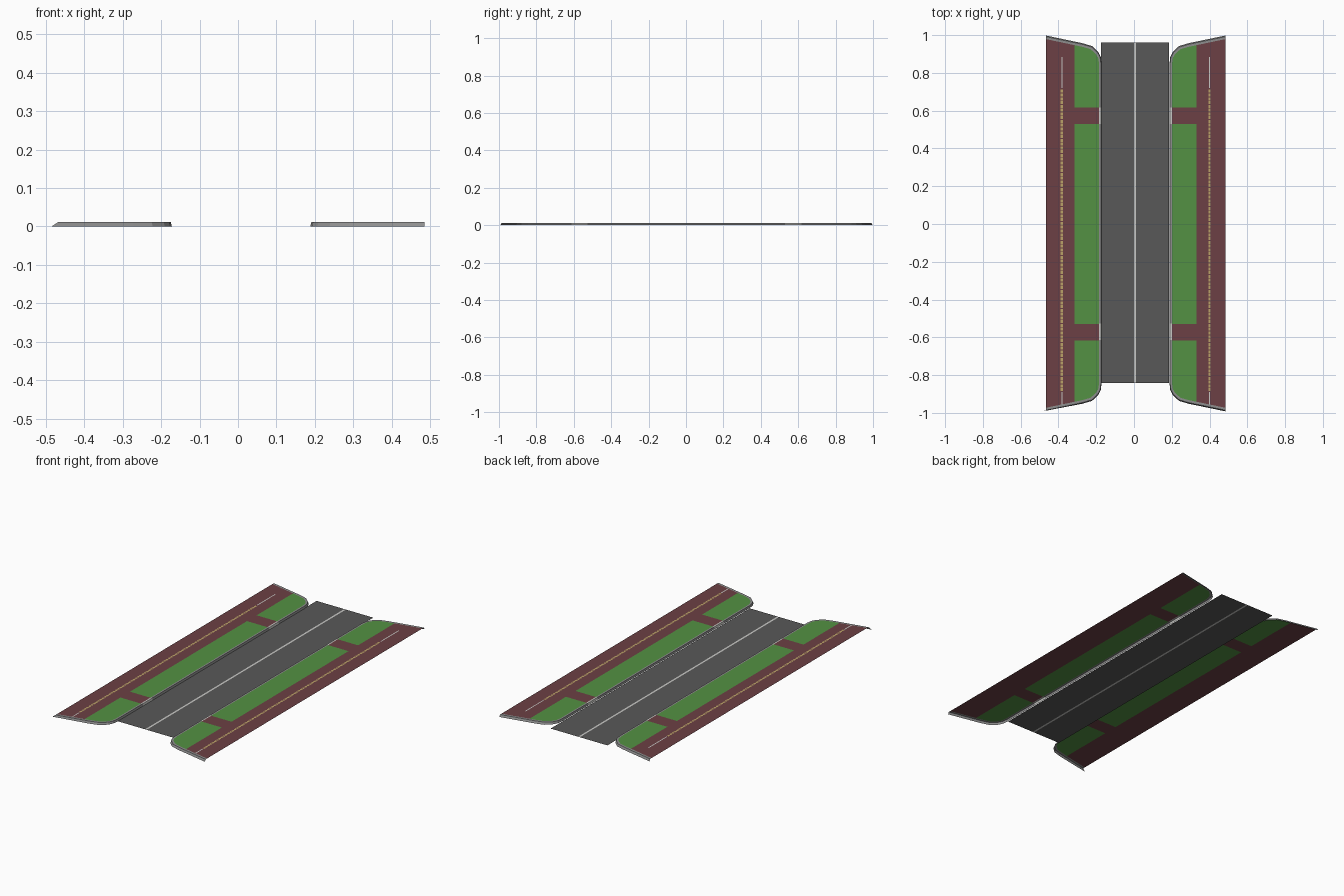
import bpy, bmesh
from mathutils import Vector

if "Cube" in bpy.data.objects:
    bpy.data.objects.remove(bpy.data.objects["Cube"])


def material(name, rgb):
    m = bpy.data.materials.new(name)
    m.diffuse_color = (*rgb, 1)
    m.use_nodes = True
    m.node_tree.nodes["Principled BSDF"].inputs["Base Color"].default_value = m.diffuse_color
    return m


ASPHALT = material("asphalt", (0.098, 0.098, 0.098))
GRASS = material("grass", (0.088, 0.283, 0.056))
PAVING = material("red_paving", (0.15, 0.051, 0.058))
KERB = material("kerb_grey", (0.27, 0.27, 0.27))
TAN = material("tactile_tan", (0.50, 0.36, 0.14))
PALE = material("pale_paint", (0.58, 0.58, 0.56))

TOP = 0.012                      # pavement height
CROSS = (0.53, 0.617)            # paths through the grass


def finish(name, bm, mats):
    """Turn every face upwards and make the object."""
    bm.normal_update()
    for f in bm.faces:
        if f.normal.z < 0:
            f.normal_flip()
    me = bpy.data.meshes.new(name)
    bm.to_mesh(me)
    bm.free()
    for m in mats:
        me.materials.append(m)
    ob = bpy.data.objects.new(name, me)
    bpy.context.collection.objects.link(ob)
    return ob


def rect(bm, x0, x1, y0, y1, z, mat=0):
    f = bm.faces.new([bm.verts.new(p) for p in
                      ((x0, y0, z), (x1, y0, z), (x1, y1, z), (x0, y1, z))])
    f.material_index = mat


def outline(inner, outer):
    """Road-side edge of one pavement, back to front, for the +x side."""
    back = [(outer, 0.998), (inner + 0.10, 0.957), (inner + 0.05, 0.942),
            (inner + 0.018, 0.912), (inner + 0.004, 0.885), (inner, 0.85),
            (inner, CROSS[1]), (inner, CROSS[0])]
    pts = back + [(x, -y * 0.994) for x, y in reversed(back)]
    return [Vector(p) for p in pts]


def inset(pts, d_end, d_side):
    """Move the edge inwards; the end kerbs are wider than the side kerb."""
    out = []
    for i, p in enumerate(pts):
        if i in (0, len(pts) - 1):
            out.append(Vector((p.x, p.y - d_end * (1 if p.y > 0 else -1))))
            continue
        t = (pts[i + 1] - pts[i - 1]).normalized()
        n = Vector((-t.y, t.x))
        d = d_side + (d_end - d_side) * abs(n.y)
        out.append(p + n * d)
    return out


def build_side(name, s, inner, outer, grass_x):
    base = outline(inner, outer)
    lip = inset(base, 0.006, 0.003)
    edge = inset(base, 0.019, 0.013)

    # kerb: sloping face and flat top, pale where the paths cross
    bm = bmesh.new()
    rows = [[bm.verts.new((s * p.x, p.y, z)) for p in row]
            for row, z in ((base, 0), (lip, TOP), (edge, TOP))]
    if s < 0:
        rows[0][-1].co.x = -0.485      # splayed front corner
    for a, b in zip(rows, rows[1:]):
        for i in range(len(a) - 1):
            f = bm.faces.new((a[i], a[i + 1], b[i + 1], b[i]))
            if CROSS[0] - 0.01 < abs(f.calc_center_median().y) < CROSS[1]:
                f.material_index = 1
    finish(name + "_kerb", bm, [KERB, PALE])

    # pavement: one sheet cut along the borders of the lawns
    bm = bmesh.new()
    bm.faces.new([bm.verts.new((s * p.x, p.y, TOP)) for p in edge])
    cuts = [((s * grass_x, 0, 0), (1, 0, 0))]
    cuts += [((0, k * y, 0), (0, 1, 0)) for y in CROSS for k in (-1, 1)]
    for co, no in cuts:
        bmesh.ops.bisect_plane(bm, geom=bm.verts[:] + bm.edges[:] + bm.faces[:],
                               plane_co=co, plane_no=no)
    for f in bm.faces:
        c = f.calc_center_median()
        if abs(c.x) < grass_x and not CROSS[0] < abs(c.y) < CROSS[1]:
            f.material_index = 1
    finish(name + "_pavement", bm, [PAVING, GRASS])

    # tactile strip: a row of small tan tiles with pale end strips
    bm = bmesh.new()
    x = s * (outer - 0.085)
    z = TOP + 0.0006
    step = 0.02
    for i in range(80):
        y = -0.885 + i * step
        rect(bm, x - 0.006, x + 0.006, y, y + 0.016, z)
    for y0, y1 in ((-0.955, -0.89), (0.72, 0.885)):
        rect(bm, x - 0.003, x + 0.003, y0, y1, z, 1)
    finish(name + "_tactile_strip", bm, [TAN, PALE])


# road with the centre line set into it
bm = bmesh.new()
xs = (-0.175, 0.0, 0.011, 0.185)
for i in range(3):
    rect(bm, xs[i], xs[i + 1], -0.843, 0.962, 0, int(i == 1))
finish("road", bm, [ASPHALT, PALE])

build_side("left", -1, 0.172, 0.467, 0.314)
build_side("right", 1, 0.188, 0.485, 0.33)
